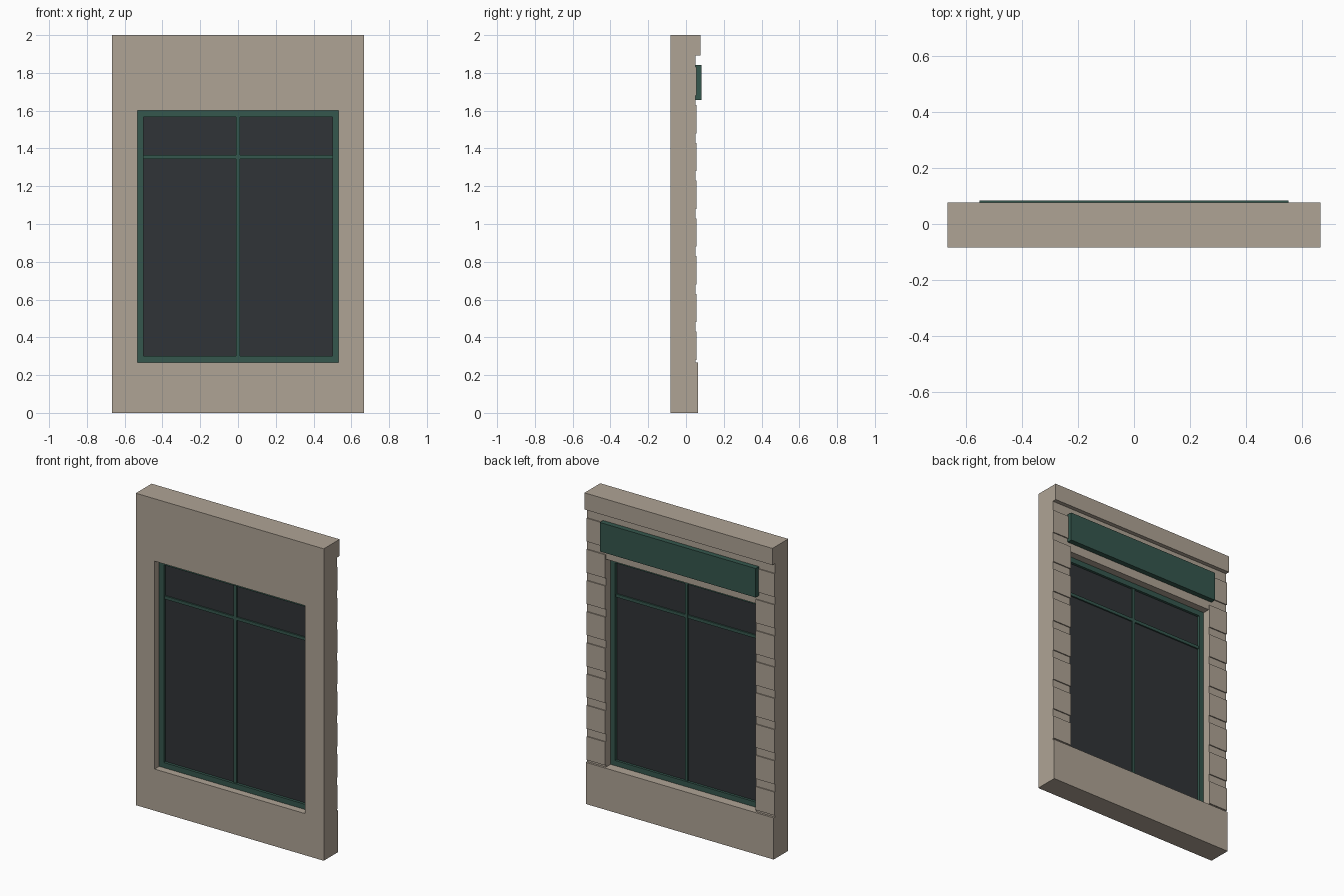
import bpy
import bmesh

if "Cube" in bpy.data.objects:
    bpy.data.objects.remove(bpy.data.objects["Cube"])


def material(name, rgb):
    m = bpy.data.materials.new(name)
    m.diffuse_color = (*rgb, 1)
    m.use_nodes = True
    m.node_tree.nodes["Principled BSDF"].inputs["Base Color"].default_value = m.diffuse_color
    return m


STONE = material("stone", (0.43, 0.37, 0.30))
GREEN = material("green_paint", (0.035, 0.095, 0.075))
GLASS = material("dark_glass", (0.03, 0.034, 0.038))


def finish(bm, name, mat):
    bmesh.ops.recalc_face_normals(bm, faces=bm.faces)
    me = bpy.data.meshes.new(name)
    bm.to_mesh(me)
    bm.free()
    me.materials.append(mat)
    ob = bpy.data.objects.new(name, me)
    bpy.context.collection.objects.link(ob)
    return ob


def box(name, x, y, z, mat):
    """Box from (min, max) pairs on each axis."""
    bm = bmesh.new()
    bmesh.ops.create_cube(bm, size=1)
    for v in bm.verts:
        v.co = [(a + b) / 2 + c * (b - a) for c, (a, b) in zip(v.co, (x, y, z))]
    return finish(bm, name, mat)


def ring(name, outer, inner, y, mat):
    """Rectangular surround; outer and inner are (half_width, z_low, z_high)."""
    bm = bmesh.new()
    loops = []
    for w, lo, hi in (outer, inner):
        for yy in y:
            loops.append([bm.verts.new((px, yy, pz)) for px, pz in
                          ((-w, lo), (w, lo), (w, hi), (-w, hi))])
    of, ob, nf, nb = loops
    for a, b in ((of, ob), (ob, nb), (nb, nf), (nf, of)):
        for i in range(4):
            j = (i + 1) % 4
            bm.faces.new((a[i], a[j], b[j], b[i]))
    return finish(bm, name, mat)


W = 0.6667                        # wall half width
OPENING = (0.5333, 0.2667, 1.6)   # window opening
BACK = 0.05                       # decorated face of the wall

# Wall panel with window opening
ring("wall", (W, 0, 2), OPENING, (-0.0833, BACK), STONE)

# Plinth, cornice and sign board on the decorated face
box("plinth", (-W, W), (BACK, 0.0633), (0, 0.2667), STONE)
box("cornice", (-W, W), (BACK, 0.0767), (1.893, 2), STONE)
box("sign_board", (-0.553, 0.553), (BACK, 0.0833), (1.657, 1.843), GREEN)

# Stone courses on both sides of the window
for row in range(8):
    z = 0.28 + 0.2 * row
    for side, x in (("left", (-W, -0.5333)), ("right", (0.5333, W))):
        box(f"stone_block_{side}_{row + 1}", x, (BACK, 0.0567), (z, z + 0.15), STONE)

# Window frame, glazing bars and glass
ring("window_frame", OPENING, (0.5, 0.3, 1.5667), (-0.037, 0.003), GREEN)
box("glazing_bar_vertical", (-0.01, 0.01), (-0.03, -0.003), (0.3, 1.5667), GREEN)
box("glazing_bar_horizontal", (-0.5, 0.5), (-0.029, -0.004), (1.345, 1.365), GREEN)
box("glass", (-0.5, 0.5), (-0.02, -0.013), (0.3, 1.5667), GLASS)
